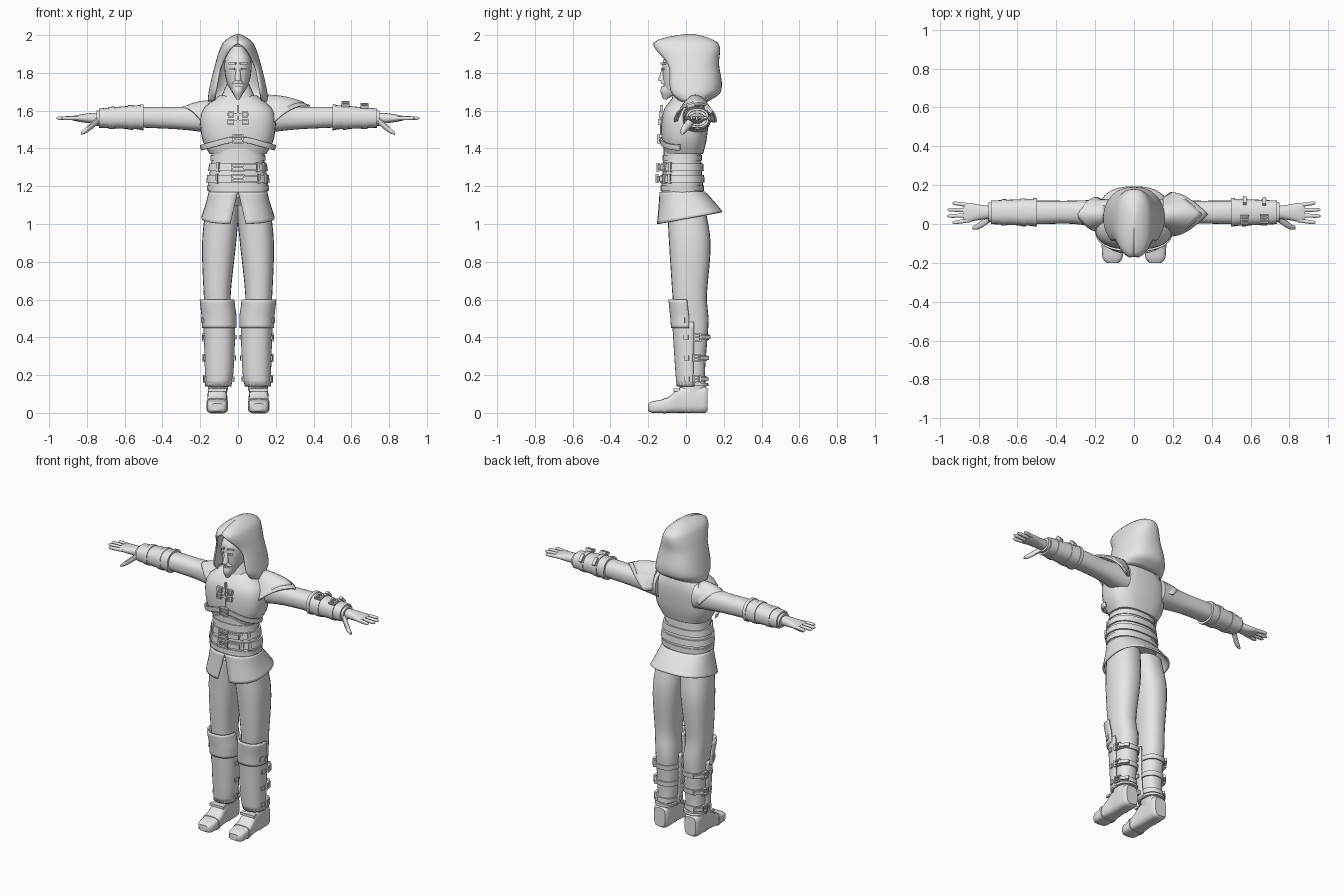
import bpy, bmesh
from math import sin, cos, pi, radians, copysign
from mathutils import Vector, Matrix

cube = bpy.data.objects.get("Cube")
if cube:
    bpy.data.objects.remove(cube, do_unlink=True)

grey = bpy.data.materials.new("plain_grey")
grey.use_nodes = True
grey.diffuse_color = (.8, .8, .8, 1)
grey.node_tree.nodes["Principled BSDF"].inputs["Base Color"].default_value = grey.diffuse_color


def finish(name, bm, thick=0):
    bmesh.ops.recalc_face_normals(bm, faces=bm.faces[:])
    mesh = bpy.data.meshes.new(name)
    bm.to_mesh(mesh)
    bm.free()
    mesh.materials.append(grey)
    obj = bpy.data.objects.new(name, mesh)
    bpy.context.collection.objects.link(obj)
    bpy.ops.object.select_all(action='DESELECT')
    obj.select_set(True)
    bpy.context.view_layer.objects.active = obj
    bpy.ops.object.shade_smooth_by_angle(angle=radians(45))
    if thick:
        solid = obj.modifiers.new("thickness", 'SOLIDIFY')
        solid.thickness, solid.offset = thick, 0


def skin(name, rows, closed, caps, thick=0):
    """Bridge rows of points into a surface, capping the rows listed."""
    bm = bmesh.new()
    grid = [[bm.verts.new(p) for p in row] for row in rows]
    count = len(grid[0])
    for low, high in zip(grid, grid[1:]):
        for i in range(count if closed else count - 1):
            j = (i + 1) % count
            bm.faces.new((low[i], low[j], high[j], high[i]))
    for index in caps:
        bm.faces.new(grid[index])
    finish(name, bm, thick)


class Form:
    """Smooth tube along an axis. Keys: position, two centres, two half widths."""

    def __init__(self, axis, *keys, power=2.4):
        self.axis, self.power = axis, power
        self.at = [key[0] for key in keys]
        self.values = [Vector(key[1:]) for key in keys]

    def section(self, t):
        at, values, last = self.at, self.values, len(self.at) - 1
        t = min(max(t, at[0]), at[-1])
        i = max(k for k in range(last) if at[k] <= t)

        def slope(k):
            a, b = max(k - 1, 0), min(k + 1, last)
            return (values[b] - values[a]) / (at[b] - at[a])

        gap = at[i + 1] - at[i]
        u = (t - at[i]) / gap
        ease = u * u * (3 - 2 * u)
        bend = slope(i) * (u * (1 - u) ** 2) - slope(i + 1) * (u * u * (1 - u))
        return values[i].lerp(values[i + 1], ease) + bend * gap

    def point(self, t, degrees, grow=0, side=1):
        ca, cb, ha, hb = self.section(t)
        th = radians(degrees)
        s, c = (copysign(abs(f) ** (2 / self.power), f) for f in (sin(th), cos(th)))
        a, b = ca + (ha + grow) * s, cb - (hb + grow) * c
        x, y, z = {'x': (t, a, b), 'y': (a, t, b), 'z': (a, b, t)}[self.axis]
        return Vector((side * x, y, z))

    def build(self, name, side=1, start=None, end=None, grow=0, arc=None,
              steps=10, count=24, thick=0, caps=(0, -1), warp=None):
        start = self.at[0] if start is None else start
        end = self.at[-1] if end is None else end
        rows = []
        for k in range(steps + 1):
            t = start + (end - start) * k / steps
            low, high = arc(t) if arc else (0, 360)
            row = [self.point(t, low + (high - low) * i / count, grow, side)
                   for i in range(count + 1 if arc else count)]
            for v in row:
                v.z += warp(v) if warp else 0
            rows.append(row)
        skin(name, rows, not arc, caps, thick)

    def band(self, name, t, width, grow, side=1):
        self.build(name, side, t - width / 2, t + width / 2, grow, steps=1)

    def plate(self, name, start, end, grow, reach, side=1, warp=None):
        self.build(name, side, start, end, grow, lambda t: (-reach, reach), thick=.01, caps=(), warp=warp)

    def attach(self, name, t, degrees, parts, lift=.01, side=1):
        """Boxes (offset and size) standing on the surface."""
        here = self.point(t, degrees, 0, side)
        along = self.point(t, degrees + 2, 0, side) - self.point(t, degrees - 2, 0, side)
        normal = along.cross(Vector([float(letter == self.axis) for letter in 'xyz'])).normalized()
        normal *= side
        base = Matrix.Translation(here + normal * lift) @ normal.to_track_quat('Z', 'Y').to_matrix().to_4x4()
        bm = bmesh.new()
        for offset, size in parts:
            place = base @ Matrix.Translation(offset) @ Matrix.Diagonal((*size, 1))
            bmesh.ops.create_cube(bm, size=1, matrix=place)
        finish(name, bm)

    def box(self, name, t, degrees, w, h, lift=.01, side=1):
        self.attach(name, t, degrees, [((0, 0, 0), (w, h, .015))], lift, side)

    def buckle(self, name, t, degrees, w, h, lift=.015, side=1):
        bar = .008
        parts = [((0, 0, 0), (w, bar, bar))]
        for k in (-.5, .5):
            parts.append(((k * w, 0, 0), (bar, h + bar, 2 * bar)))
            parts.append(((0, k * h, 0), (w, bar, 2 * bar)))
        self.attach(name, t, degrees, parts, lift, side)


# Head and face
Form('z', (1.58, 0, 0, .13, .09), (1.74, 0, 0, .06, .06)).build("neck")
head = Form('z', (1.68, 0, -.06, .02, .06), (1.75, 0, -.02, .06, .1),
            (1.87, 0, -.01, .07, .11), (1.94, 0, 0, .03, .06))
head.build("head")
Form('z', (1.76, 0, -.12, .018, .03), (1.84, 0, -.11, .01, .01)).build("nose", count=10)
Form('z', (1.66, 0, -.11, .01, .01), (1.7, 0, -.09, .03, .045), (1.73, 0, -.09, .03, .04)).build("beard")
Form('z', (1.74, 0, -.1, .035, .03), (1.76, 0, -.1, .02, .035)).build("moustache")
for side, tag in ((1, "left_"), (-1, "right_")):
    head.box(tag + "eye", 1.82, 20, .025, .012, 0, side)
    head.box(tag + "brow", 1.85, 20, .04, .01, 0, side)


# Hood with an arched face opening
def face_opening(z):
    edge = 48 * min(1, max(0, (1.95 - z) / .13)) ** .5
    return edge, 360 - edge


Form('z', (1.65, 0, .03, .155, .08), (1.7, 0, .03, .15, .15), (1.85, 0, .02, .115, .15),
     (1.95, 0, 0, .08, .17), (1.98, 0, 0, .05, .12), (2, 0, .02, .01, .03)
     ).build("hood", arc=face_opening, steps=24, count=32, thick=.01, caps=[-1])

# Torso
chest = Form('z', (1.37, 0, -.01, .15, .1), (1.45, 0, -.01, .19, .12),
             (1.6, 0, 0, .19, .12), (1.68, 0, .02, .1, .08), power=2.7)
chest.build("chest", count=32)
chest.plate("chest_strap", 1.43, 1.46, .006, 85, warp=lambda v: -.28 * max(abs(v.x) - .05, 0))
chest.buckle("chest_buckle", 1.45, 0, .05, .04)
chest.box("chest_seam", 1.55, 0, .01, .16, 0)

waist = Form('z', (1.14, 0, -.02, .15, .11), (1.2, 0, -.02, .16, .11),
             (1.34, 0, -.02, .14, .1), (1.4, 0, -.02, .14, .1))
waist.build("abdomen")
for z in (1.19, 1.35):
    waist.band("waist_fold", z, .03, .005)
for z in (1.24, 1.3):
    waist.band("belt", z, .04, .01)
    waist.buckle("belt_buckle", z, 0, .06, .04, .025)
    waist.box("belt_tongue", z, 20, .07, .03, .018)
    for degrees in (-40, 40, 60):
        waist.box("belt_loop", z, degrees, .015, .05)

# Chest fastenings
for z in (1.54, 1.58):
    chest.box("chest_tab", z, 0, .11, .015, 0)
    for side in (1, -1):
        chest.buckle("small_buckle", z, 6, .025, .025, .01, side)

# Flared skirt with a front slit, cut higher at the back
skirt = Form('z', (1, 0, .02, .19, .17), (1.1, 0, 0, .165, .14), (1.17, 0, -.02, .15, .115), power=2.5)
skirt.build("skirt", arc=lambda z: (50 * (1.17 - z), 360 - 50 * (1.17 - z)), count=36,
            thick=.01, caps=(), warp=lambda v: (1.17 - v.z) * (v.y + .15) * 1.1)


def shoulder_layer(name, side, reach, rise, half):
    """Arched plate that runs out to a point over the arm."""
    rows = []
    for k in range(7):
        u = k / 6
        row = []
        for i in range(17):
            a = i / 8 - 1
            x = .15 + u * (.04 + (reach - .19) * (1 - abs(a)))
            z = 1.54 + rise * cos(a * pi / 2) - .04 * u * u * (1 - abs(a))
            row.append(Vector((side * x, .05 + half * (.75 + u / 4) * sin(a * pi / 2), z)))
        rows.append(row)
    skin(name, rows, False, (), .01)


shoulder_layer("shoulder_plate_upper", 1, .35, .14, .1)
shoulder_layer("shoulder_plate_lower", 1, .38, .125, .11)
shoulder_layer("shoulder_cap", -1, .3, .11, .085)

arm = Form('x', (.13, .05, 1.56, .08, .08), (.3, .06, 1.56, .06, .06),
           (.5, .06, 1.565, .06, .055), (.75, .06, 1.56, .05, .04))
palm = Form('x', (.72, .06, 1.56, .03, .03), (.8, .06, 1.56, .04, .025),
            (.86, .06, 1.56, .05, .015), (.88, .06, 1.56, .04, .01))
thumb = Form('x', (.74, .03, 1.55, .02, .02), (.8, -.01, 1.5, .017, .017), (.83, -.02, 1.48, .008, .008))
leg = Form('z', (.1, .11, .04, .05, .07), (.2, .1, .03, .06, .07), (.5, .1, .03, .07, .09),
           (.6, .11, .02, .07, .09), (.9, .1, .02, .09, .11), (1.1, .08, 0, .09, .1))
boot = Form('y', (-.2, .11, .03, .03, .02), (-.18, .11, .03, .05, .03), (-.1, .11, .04, .054, .04),
            (-.02, .11, .07, .05, .07), (.1, .11, .07, .05, .07), (.115, .11, .07, .04, .06), power=3.6)

for side, tag in ((1, "left_"), (-1, "right_")):
    # Arm, bracer and its straps
    arm.build(tag + "arm", side)
    arm.build(tag + "bracer", side, .5, .735, .01)
    arm.band(tag + "bracer_rim", .51, .02, .014, side)
    for x in (.57, .67):
        arm.band(tag + "bracer_strap", x, .03, .014, side)
        arm.buckle(tag + "bracer_buckle", x, 205, .035, .035, .025, side)
        arm.box(tag + "bracer_strap_tip", x, 130, .02, .05, .02, side)

    # Hand
    palm.build(tag + "palm", side)
    thumb.build(tag + "thumb", side, count=12)
    for i in range(4):
        y, tip = .02 + .025 * i, .925 + .03 * sin(pi * i / 3)
        spread = y + .008 * (i - 1.5)
        Form('x', (.84, y, 1.56, .011, .011), (tip, spread, 1.56, .009, .009),
             (tip + .01, spread, 1.56, .003, .003)).build(tag + "finger", side, count=10)

    # Leg, knee guard and shin guard
    leg.build(tag + "leg", side, steps=20)
    leg.plate(tag + "knee_guard", .45, .6, .018, 85, side)
    leg.plate(tag + "shin_guard", .14, .48, .01, 95, side)
    leg.band(tag + "ankle_rim", .15, .015, .015, side)
    leg.box(tag + "knee_stud", .49, 65, .03, .03, .02, side)

    # Calf straps
    for z in (.18, .29, .4):
        leg.band(tag + "calf_strap", z, .03, .008, side)
        leg.buckle(tag + "calf_buckle", z, 105, .035, .035, .015, side)
        leg.box(tag + "calf_strap_tip", z, 135, .06, .02, .012, side)
        for degrees in (75, -80):
            leg.box(tag + "calf_stud", z, degrees, .025, .025, .015, side)

    # Boot with heel and instep strap
    boot.build(tag + "boot", side, steps=24)
    boot.build(tag + "toe_seam", side, -.12, -.105, .004, steps=1)
    boot.build(tag + "heel_seam", side, .01, .02, .003, lambda y: (30, 330), steps=1, caps=())
    boot.box(tag + "instep_strap", -.05, 180, .1, .03, 0, side)
